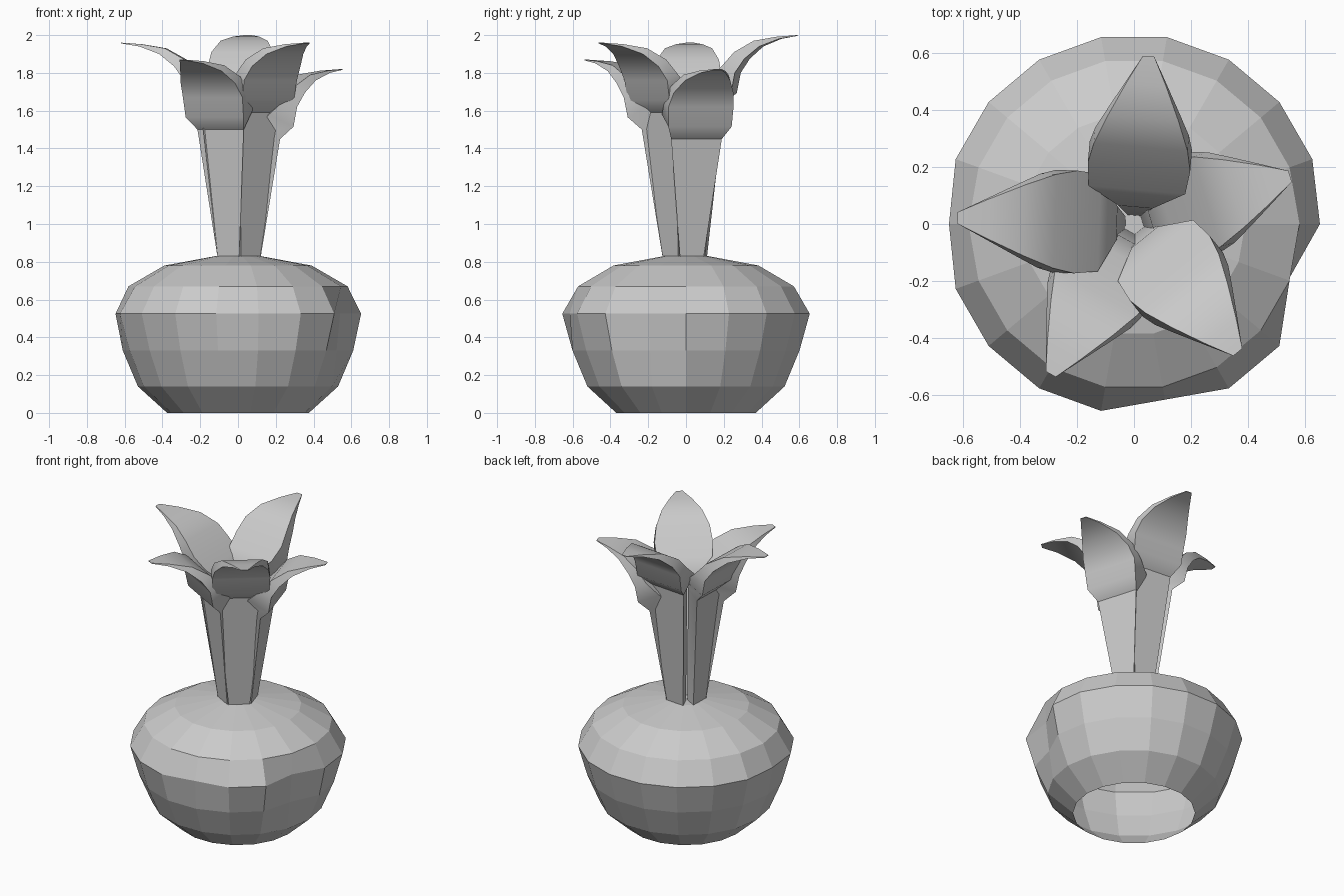
import bpy, bmesh
from math import sin, cos, radians, pi
from mathutils import Matrix

if "Cube" in bpy.data.objects:
    bpy.data.objects.remove(bpy.data.objects["Cube"])


def make_object(name, bm):
    bmesh.ops.recalc_face_normals(bm, faces=bm.faces)
    me = bpy.data.meshes.new(name)
    bm.to_mesh(me)
    bm.free()
    ob = bpy.data.objects.new(name, me)
    bpy.context.collection.objects.link(ob)
    return ob


def bridge(bm, rings):
    for a, b in zip(rings, rings[1:]):
        n = len(a)
        for i in range(n):
            j = (i + 1) % n
            bm.faces.new((a[i], a[j], b[j], b[i]))


# Bulb: faceted lathe, open underneath, with a few dented corners
SIDES = 18
profile = [(0.375, 0), (0.53, 0.14), (0.61, 0.33), (0.665, 0.525),
           (0.58, 0.67), (0.39, 0.78), (0.12, 0.83)]
dents = {2: {17: 0.91}, 3: {9: 0.975, 14: 0.94, 17: 0.865, 0: 0.98}}
bm = bmesh.new()
rings = []
for k, (r, z) in enumerate(profile):
    ring = []
    for i in range(SIDES):
        a = 2 * pi * i / SIDES
        s = r * dents.get(k, {}).get(i, 1)
        ring.append(bm.verts.new((s * cos(a), s * sin(a), z)))
    rings.append(ring)
bridge(bm, rings)
bm.faces.new(rings[-1])
make_object("bulb", bm)

# Leaf stations: outer (radius, height, half width), inner (same).
# Heights are measured down from the leaf tip.
BLADE = [
    ((0.19, -0.37, 0.14), (0.06, -0.35, 0.06)),
    ((0.255, -0.305, 0.175), (0.12, -0.24, 0.17)),
    ((0.275, -0.20, 0.18), (0.20, -0.17, 0.18)),
    ((0.325, -0.125, 0.165), (0.27, -0.09, 0.165)),
    ((0.40, -0.06, 0.125), (0.37, -0.03, 0.125)),
    ((0.50, -0.02, 0.07), (0.49, -0.008, 0.07)),
    ((0.59, -0.004, 0.02), (0.59, 0.0, 0.02)),
]


def leaf(name, angle, tip, reach):
    bm = bmesh.new()
    stations = [((0.105, 0.82, 0.065), (0.03, 0.82, 0.025))]
    for k, ((ro, zo, wo), (ri, zi, wi)) in enumerate(BLADE):
        s = 1 + (reach - 1) * k / (len(BLADE) - 1)
        stations.append(((ro * s, tip + zo, wo), (ri * s, tip + zi, wi)))
    rings = []
    for (ro, zo, wo), (ri, zi, wi) in stations:
        rings.append([bm.verts.new(p) for p in
                      ((ro, -wo, zo), (ro, wo, zo), (ri, wi, zi), (ri, -wi, zi))])
    bridge(bm, rings)
    bm.faces.new(rings[0])
    bm.faces.new(rings[-1])
    bmesh.ops.transform(bm, matrix=Matrix.Rotation(radians(angle), 4, 'Z'),
                        verts=bm.verts)
    ob = make_object(name, bm)
    bpy.ops.object.select_all(action='DESELECT')
    ob.select_set(True)
    bpy.context.view_layer.objects.active = ob
    bpy.ops.object.shade_smooth_by_angle(angle=radians(35))


# Five leaves around the crown
for name, angle, tip, reach in (("leaf_back", 85, 2.00, 1.0),
                                ("leaf_left", 178, 1.96, 1.05),
                                ("leaf_front_left", 241, 1.87, 1.02),
                                ("leaf_front_right", 309, 1.96, 0.98),
                                ("leaf_right", 17, 1.82, 0.97)):
    leaf(name, angle, tip, reach)
